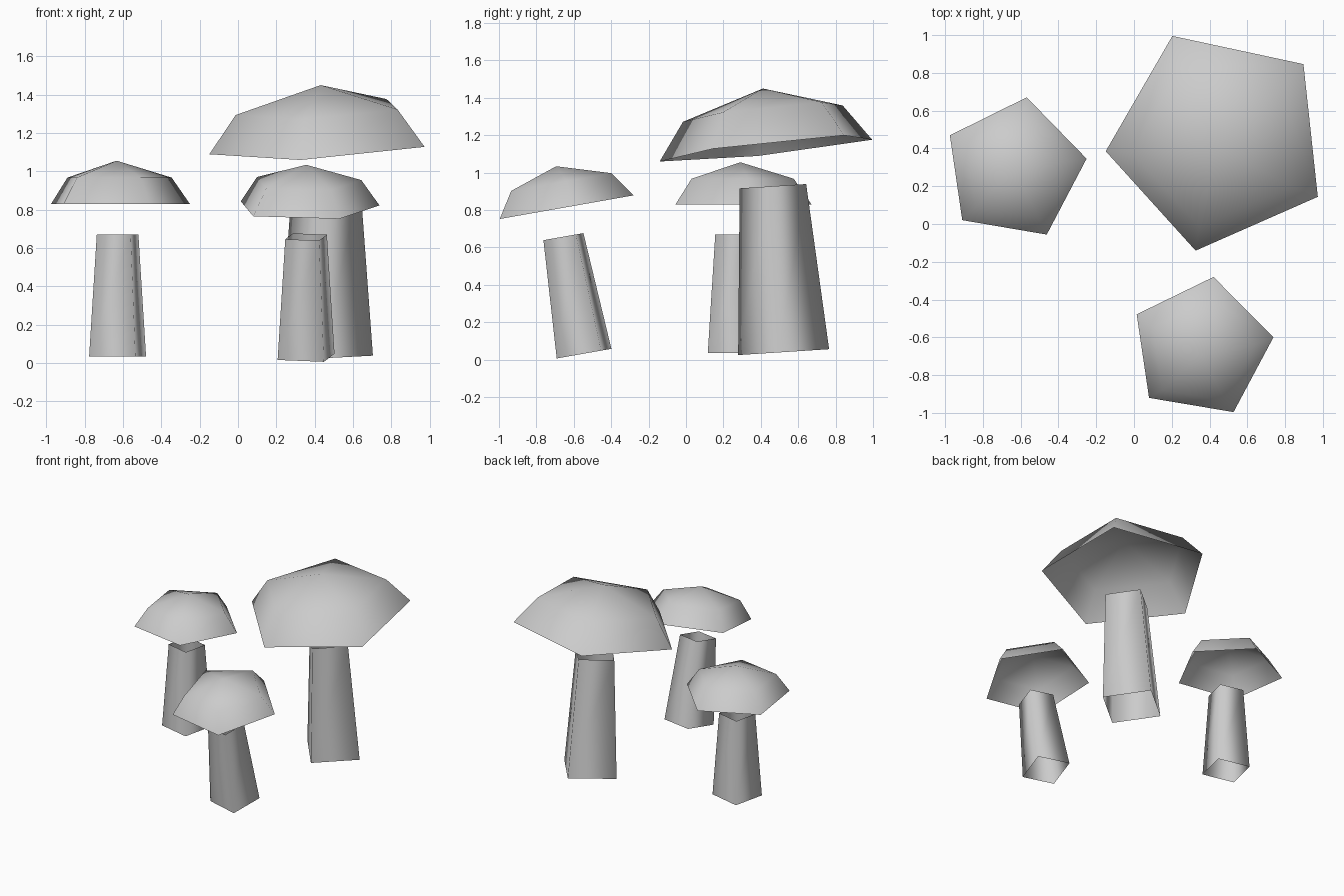
import bpy
import bmesh
from math import radians, cos, sin, tau

cube = bpy.data.objects.get("Cube")
if cube:
    bpy.data.objects.remove(cube)

# One flat colour for everything
GREY = (0.6, 0.6, 0.6, 1)
grey = bpy.data.materials.new("light grey")
grey.use_nodes = True
grey.diffuse_color = GREY
grey.node_tree.nodes["Principled BSDF"].inputs["Base Color"].default_value = GREY


def ring(bm, sides, radius, z, turn):
    """Regular polygon of vertices, turned about z."""
    angles = [radians(turn) + tau * i / sides for i in range(sides)]
    return [bm.verts.new((radius * cos(a), radius * sin(a), z)) for a in angles]


def shell(name, sides, rings, turn, location, tilt, apex=None):
    """Open smooth shell through (radius, height) rings, with an optional peak."""
    bm = bmesh.new()
    loops = [ring(bm, sides, r, z, turn) for r, z in rings]
    tip = bm.verts.new((0, 0, apex)) if apex else None
    for i in range(sides):
        j = (i + 1) % sides
        for low, high in zip(loops, loops[1:]):
            bm.faces.new((low[i], low[j], high[j], high[i]))
        if tip:
            bm.faces.new((loops[-1][i], loops[-1][j], tip))
    for face in bm.faces:
        face.smooth = True
    mesh = bpy.data.meshes.new(name)
    bm.to_mesh(mesh)
    bm.free()
    mesh.materials.append(grey)
    obj = bpy.data.objects.new(name, mesh)
    obj.location = location
    obj.rotation_euler = [radians(t) for t in tilt]
    bpy.context.collection.objects.link(obj)


def stem(name, location, tilt, turn=0, size=1):
    rings = [(0.175 * size, 0), (0.128 * size, 0.635 * size)]
    shell(name, 4, rings, 32 + turn, location, tilt)


def cap(name, location, tilt, turn=0, width=1, height=1):
    rings = [(0.386 * width, 0), (0.29 * width, 0.137 * height)]
    shell(name, 5, rings, 8.3 + turn, location, tilt, apex=0.225 * height)


# Small upright mushroom
stem("side_stem", (-0.628, 0.265, 0.035), (0, 0, 0))
cap("side_cap", (-0.633, 0.29, 0.83), (0, 0, 0))

# Small mushroom leaning forward
stem("front_stem", (0.355, -0.545, 0.032), (10, 0, 0))
cap("front_cap", (0.356, -0.655, 0.812), (10, 0, 0))

# Large mushroom with a wide, tilted cap
stem("large_stem", (0.46, 0.522, 0.04), (3.7, 0, 0), turn=-38, size=1.4)
cap("large_cap", (0.45, 0.446, 1.13), (6.2, -3.3, 0), turn=-38.5, width=1.565, height=1.43)
